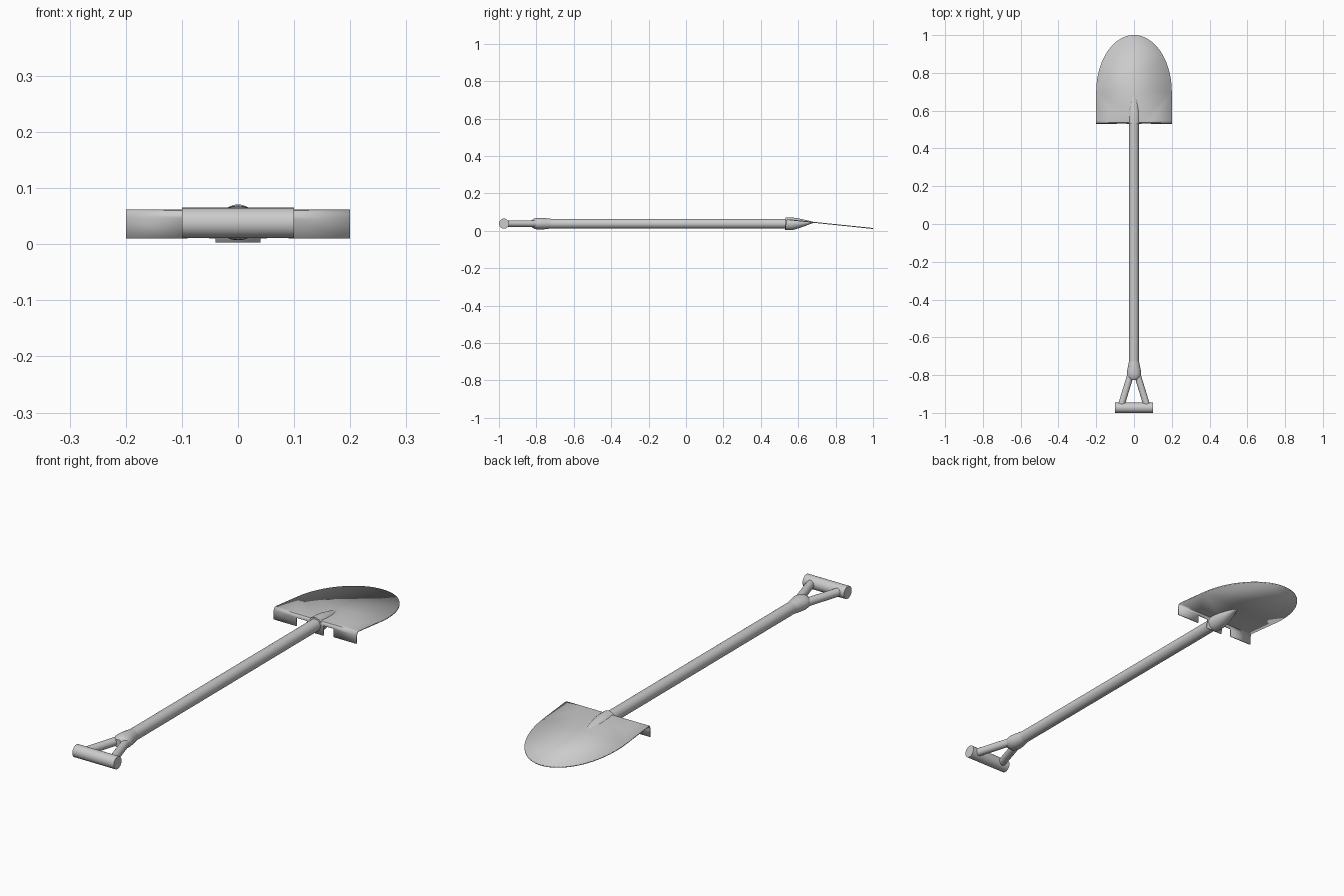
import bpy, bmesh, math
from mathutils import Vector

if "Cube" in bpy.data.objects:
    bpy.data.objects.remove(bpy.data.objects["Cube"])

AXIS_Z = 0.038


def finish(name, bm, angle=40):
    bmesh.ops.recalc_face_normals(bm, faces=bm.faces)
    me = bpy.data.meshes.new(name)
    bm.to_mesh(me)
    bm.free()
    ob = bpy.data.objects.new(name, me)
    bpy.context.collection.objects.link(ob)
    bpy.ops.object.select_all(action='DESELECT')
    ob.select_set(True)
    bpy.context.view_layer.objects.active = ob
    bpy.ops.object.shade_smooth_by_angle(angle=math.radians(angle))
    return ob


def loft(name, sections, sides=24):
    """Elliptical rings along y: (y, half width, centre z, half height)."""
    bm = bmesh.new()
    rings = []
    for y, rx, cz, rz in sections:
        rings.append([bm.verts.new((rx * math.cos(a), y, cz + rz * math.sin(a)))
                      for a in (2 * math.pi * i / sides for i in range(sides))])
    for r, s in zip(rings, rings[1:]):
        for i in range(sides):
            j = (i + 1) % sides
            bm.faces.new((r[i], r[j], s[j], s[i]))
    bm.faces.new(rings[0])
    bm.faces.new(rings[-1])
    return finish(name, bm)


def rod(name, a, b, r, sides=24):
    a, b = Vector(a), Vector(b)
    bm = bmesh.new()
    bmesh.ops.create_cone(bm, cap_ends=True, segments=sides, radius1=r, radius2=r,
                          depth=(b - a).length)
    bm.transform((b - a).to_track_quat('Z', 'Y').to_matrix().to_4x4())
    bmesh.ops.translate(bm, verts=bm.verts, vec=(a + b) / 2)
    return finish(name, bm)


# Shaft
rod("shaft", (0, -0.78, AXIS_Z), (0, 0.57, AXIS_Z), 0.026)

# Collar where the shaft splits into the fork
loft("fork_collar", [(y, rx, AXIS_Z, rz) for y, rx, rz in (
    (-0.825, 0.022, 0.018), (-0.815, 0.033, 0.026), (-0.80, 0.038, 0.030),
    (-0.785, 0.038, 0.031), (-0.765, 0.034, 0.031), (-0.74, 0.029, 0.028),
    (-0.725, 0.026, 0.026))])

# Fork arms and cross grip
for side, s in (("left", -1), ("right", 1)):
    rod("fork_arm_" + side, (s * 0.014, -0.785, AXIS_Z), (s * 0.07, -0.968, AXIS_Z), 0.0175)
rod("grip", (-0.1, -0.973, AXIS_Z), (0.1, -0.973, AXIS_Z), 0.027)

# Tapered socket that joins shaft and blade
loft("socket", [(0.532, 0.034, 0.037, 0.034), (0.565, 0.034, 0.037, 0.034),
                (0.60, 0.031, 0.039, 0.027), (0.64, 0.021, 0.042, 0.0155),
                (0.67, 0.010, 0.0445, 0.006), (0.685, 0.003, 0.0445, 0.002)])

# Blade: sloping plate with rounded tip and a folded, notched rear lip
bm = bmesh.new()
stops = (-0.2, -0.09, -0.04, 0.04, 0.09, 0.2)
profile = ((0.548, 0.059), (0.539, 0.058), (0.535, 0.053), (0.534, 0.045), (0.532, 0.01))
rows = [[bm.verts.new((x, y, z)) for x in stops] for y, z in profile[:-1]]
for r, q in zip(rows, rows[1:]):
    for i in range(5):
        bm.faces.new((r[i], r[i + 1], q[i + 1], q[i]))
for i in (0, 2, 4):
    y, z = profile[-1]
    z = 0.003 if i == 2 else z
    low = [bm.verts.new((stops[k], y, z)) for k in (i + 1, i)]
    bm.faces.new((rows[-1][i], rows[-1][i + 1], *low))
N = 40
edge = []
for k in range(N + 1):
    a = math.pi * k / N
    y = 0.70 + 0.30 * math.sin(a)
    edge.append(bm.verts.new((0.2 * math.cos(a), y, 0.059 - (y - 0.548) * 0.104)))
bm.faces.new(rows[0] + edge)
blade = finish("blade", bm)
mod = blade.modifiers.new("thickness", 'SOLIDIFY')
mod.thickness = 0.005
mod.offset = 0
